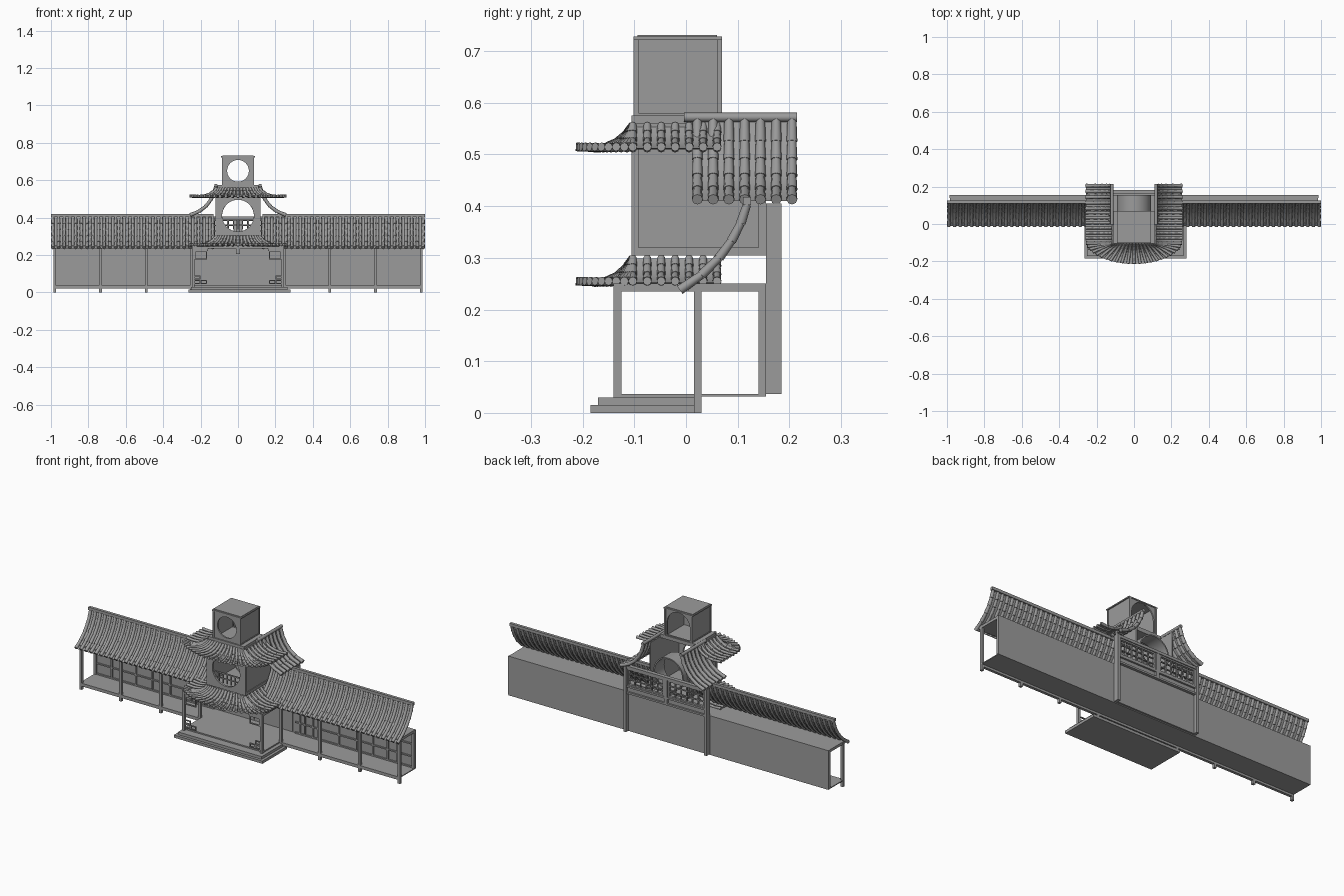
import bpy, bmesh, math
from mathutils import Vector

old = bpy.data.objects.get("Cube")
if old:
    bpy.data.objects.remove(old, do_unlink=True)

grey = bpy.data.materials.new("stone_grey")
grey.use_nodes = True
tone = (0.33, 0.33, 0.33, 1)
grey.diffuse_color = tone
grey.node_tree.nodes["Principled BSDF"].inputs["Base Color"].default_value = tone


def finish(name, bm, smooth=False):
    bmesh.ops.recalc_face_normals(bm, faces=bm.faces)
    mesh = bpy.data.meshes.new(name)
    bm.to_mesh(mesh)
    bm.free()
    mesh.materials.append(grey)
    ob = bpy.data.objects.new(name, mesh)
    bpy.context.collection.objects.link(ob)
    if smooth:
        bpy.ops.object.select_all(action='DESELECT')
        ob.select_set(True)
        bpy.context.view_layer.objects.active = ob
        bpy.ops.object.shade_smooth_by_angle(angle=math.radians(50))
    return ob


def add_box(bm, x0, x1, y0, y1, z0, z1):
    v = [bm.verts.new((x, y, z)) for x in (x0, x1) for y in (y0, y1) for z in (z0, z1)]
    for f in ((0, 1, 3, 2), (4, 6, 7, 5), (0, 4, 5, 1), (2, 3, 7, 6), (0, 2, 6, 4), (1, 5, 7, 3)):
        bm.faces.new([v[i] for i in f])


def boxes(name, items, mirror=False):
    bm = bmesh.new()
    for b in items:
        add_box(bm, *b)
        if mirror:
            add_box(bm, -b[1], -b[0], *b[2:])
    return finish(name, bm)


def frame(x0, x1, y0, y1, z0, z1, w):
    """Four bars around a rectangle in the xz plane."""
    return [(x0, x0 + w, y0, y1, z0, z1), (x1 - w, x1, y0, y1, z0, z1),
            (x0 + w, x1 - w, y0, y1, z0, z0 + w), (x0 + w, x1 - w, y0, y1, z1 - w, z1)]


def add_rod(bm, a, b, r0, r1, sides=8):
    t = (b - a).normalized()
    s = t.cross(Vector((0, 0, 1))).normalized()
    n = s.cross(t)
    rings = []
    for p, r in ((a, r0), (b, r1)):
        rings.append([bm.verts.new(p + r * (math.cos(q) * s + math.sin(q) * n))
                      for q in (math.tau * k / sides for k in range(sides))])
    for k in range(sides):
        j = (k + 1) % sides
        bm.faces.new((rings[0][k], rings[0][j], rings[1][j], rings[1][k]))
    for ring in rings:
        bm.faces.new(ring)


def tiled_roof(name, paths, r):
    """Overlapping round tiles along each path, with a sheet between the paths."""
    bm = bmesh.new()
    rows = [[bm.verts.new(p - Vector((0, 0, r * 0.3))) for p in path] for path in paths]
    for a, b in zip(rows, rows[1:]):
        for i in range(len(a) - 1):
            bm.faces.new((a[i], a[i + 1], b[i + 1], b[i]))
    for path in paths:
        for a, b in zip(path, path[1:]):
            add_rod(bm, a, b, r * 0.88, r * 1.05)
    finish(name, bm, True)


def holed_plate(name, hw, y, t, zc, hh, r, arch=False, n=48):
    """Upright plate with a round or arched opening."""
    bm = bmesh.new()
    loops = []
    for yy in (y, y + t):
        inner, outer = [], []
        for k in range(n):
            c, s = math.cos(math.tau * k / n), math.sin(math.tau * k / n)
            m = max(abs(c), abs(s))
            q = r / m if arch and s < 0 else r
            inner.append(bm.verts.new((q * c, yy, zc + q * s)))
            outer.append(bm.verts.new((hw * c / m, yy, zc + hh * s / m)))
        loops += [inner, outer]
    for a, b in ((0, 1), (2, 3), (0, 2), (1, 3)):
        for k in range(n):
            j = (k + 1) % n
            bm.faces.new((loops[a][k], loops[a][j], loops[b][j], loops[b][k]))
    finish(name, bm)


# Stepped entrance platform and wing floor
boxes("entrance_steps", [(-0.265, 0.28, -0.185, 0.03, 0, 0.015),
                         (-0.25, 0.265, -0.17, 0.02, 0.015, 0.03),
                         (-0.245, 0.245, -0.125, 0.02, 0.03, 0.037)])
boxes("wing_floor", [(-0.985, 0.985, 0.015, 0.155, 0.032, 0.037),
                     (-0.985, 0.985, 0.015, 0.03, 0.02, 0.037)])

# Wings: back wall, ceiling, posts and panelling
boxes("back_wall", [(-0.985, 0.985, 0.15, 0.155, 0.035, 0.25)])
boxes("wing_ceiling", [(-0.985, 0.985, 0.005, 0.155, 0.235, 0.25)])
boxes("wing_posts", [(x - 0.007, x + 0.007, 0.015, 0.03, 0, 0.25)
                     for x in (0.25, 0.49, 0.735, 0.98)] + [(0.972, 0.987, 0.14, 0.155, 0.035, 0.25)], True)
panels = [(0.25, 0.98, 0.143, 0.15, z, z + 0.007) for z in (0.037, 0.095, 0.165, 0.228)]
panels += [(x - 0.004, x + 0.004, 0.143, 0.15, 0.037, 0.235)
           for x in (0.28, 0.31, 0.36, 0.39, 0.52, 0.63, 0.73, 0.82, 0.88)]
boxes("wing_wall_panelling", panels, True)

# Wing roofs, front slope only, with ridge
profile = [(0.118, 0.403), (0.106, 0.367), (0.088, 0.333), (0.064, 0.3), (0.03, 0.267), (-0.012, 0.238)]
for side, label in ((1, "left"), (-1, "right")):
    xs = [0.135 + i * (0.855 / 28) for i in range(29)]
    tiled_roof(label + "_wing_roof", [[Vector((side * x, y, z)) for y, z in profile] for x in xs], 0.009)
boxes("wing_ridge", [(0.13, 1.0, 0.11, 0.126, 0.402, 0.418)], True)

# Porch posts, beams and corner fretwork
boxes("porch_posts", [(0.232, 0.247, -0.14, -0.125, 0.03, 0.25)], True)
boxes("porch_ceiling", [(-0.247, 0.247, -0.14, 0.02, 0.235, 0.25)])
fret = frame(0.165, 0.232, -0.136, -0.129, 0.175, 0.222, 0.006)
for x0, z0 in ((0.165, 0.045), (0.2, 0.045), (0.2, 0.068)):
    fret += frame(x0, x0 + 0.034, -0.136, -0.129, z0, z0 + 0.022, 0.005)
fret += [(0.16, 0.232, -0.136, -0.129, 0.222, 0.235)]
boxes("porch_fretwork", fret, True)
boxes("porch_door_panels", [(0.002, 0.235, 0.145, 0.15, 0.045, 0.228)], True)
boxes("porch_hanging_block", [(-0.012, 0.012, -0.138, -0.128, 0.205, 0.235)])

# Skirt roofs wrapped round three sides of the tower
curve = [(0, 1), (0.1, 0.66), (0.25, 0.33), (0.45, 0.1), (0.7, 0.02), (1, 0.08)]


def skirt_roof(name, eave, rise):
    ends = []
    side_rows = [0.06 - 0.027 * i for i in range(6)]
    for y in side_rows:
        ends.append(((0.115, y), (0.26, y)))
    for i in range(23):
        a = math.radians(80 - i * 160 / 22)
        x = max(-1, min(1, 1.15 * math.sin(a))) * 0.115
        ends.append(((x, -0.103), (0.26 * math.sin(a), -0.08 - 0.133 * math.cos(a))))
    for y in reversed(side_rows):
        ends.append(((-0.115, y), (-0.26, y)))
    paths = [[Vector((a[0] + (b[0] - a[0]) * t, a[1] + (b[1] - a[1]) * t, eave + rise * h))
              for t, h in curve] for a, b in ends]
    tiled_roof(name, paths, 0.008)


skirt_roof("lower_skirt_roof", 0.251, 0.05)
skirt_roof("upper_skirt_roof", 0.511, 0.047)

# Rear half gables with round ridges
slope = [(0.118, 0.567), (0.13, 0.525), (0.148, 0.49), (0.174, 0.458), (0.21, 0.432), (0.257, 0.413)]
bm = bmesh.new()
for side, label in ((1, "left"), (-1, "right")):
    rows = [0.022 + 0.0305 * i for i in range(7)]
    tiled_roof(label + "_rear_gable", [[Vector((side * x, y, z)) for x, z in slope] for y in rows], 0.01)
    add_rod(bm, Vector((side * 0.118, -0.004, 0.572)), Vector((side * 0.118, 0.215, 0.572)), 0.009, 0.009)
finish("gable_ridges", bm, True)

# Tower middle storey
holed_plate("moon_window_wall", 0.12, -0.105, 0.012, 0.41, 0.105, 0.085)
boxes("tower_side_walls", [(0.109, 0.117, -0.1, 0.155, 0.305, 0.56),
                           (0.117, 0.121, -0.105, 0.155, 0.305, 0.32),
                           (0.117, 0.121, -0.105, -0.092, 0.32, 0.515),
                           (0.117, 0.121, 0.14, 0.155, 0.32, 0.41)], True)
boxes("tower_floor", [(-0.115, 0.115, -0.1, 0.155, 0.305, 0.312)])
boxes("tower_head", [(-0.11, 0.11, -0.105, 0.07, 0.555, 0.575),
                     (-0.115, 0.115, -0.105, -0.093, 0.51, 0.56)])
rails = [(-0.083, 0.083, -0.098, -0.093, 0.385, 0.392), (-0.07, 0.07, -0.098, -0.093, 0.358, 0.363)]
rails += [(x - 0.003, x + 0.003, -0.098, -0.093, 0.335, 0.39) for x in (-0.05, -0.025, 0, 0.025, 0.05)]
boxes("window_railing", rails)

# Round passage behind the moon window
bm = bmesh.new()
rings = [[bm.verts.new((r * math.cos(k * math.tau / 32), y, 0.41 + r * math.sin(k * math.tau / 32)))
          for k in range(32)] for y, r in ((0.07, 0.092), (0.155, 0.092), (0.155, 0.085), (0.07, 0.085))]
for i in range(4):
    a, b = rings[i], rings[(i + 1) % 4]
    for k in range(32):
        j = (k + 1) % 32
        bm.faces.new((a[k], a[j], b[j], b[k]))
finish("round_passage", bm, True)

# Tower top storey
holed_plate("lantern_front", 0.083, -0.098, 0.008, 0.65, 0.075, 0.058)
holed_plate("lantern_back", 0.083, 0.058, 0.008, 0.65, 0.075, 0.07, True)
boxes("lantern_sides", [(0.075, 0.083, -0.092, 0.062, 0.575, 0.725)], True)
boxes("lantern_corner_trim", [(0.076, 0.086, y, y + 0.01, 0.572, 0.725) for y in (-0.102, 0.06)]
      + [(0.076, 0.086, -0.1, 0.068, 0.572, 0.58)], True)
boxes("lantern_cap", [(-0.09, 0.09, -0.102, 0.07, 0.722, 0.728), (-0.084, 0.084, -0.094, 0.06, 0.728, 0.731)])

# Rear screen with lattice windows
boxes("rear_columns", [(0.24, 0.256, 0.155, 0.185, 0.037, 0.405)], True)
boxes("rear_lower_wall", [(-0.24, 0.24, 0.155, 0.165, 0.037, 0.255)])
screen = [(-0.24, 0.24, 0.16, 0.182, 0.39, 0.405), (-0.24, 0.24, 0.16, 0.18, 0.285, 0.295),
          (-0.24, 0.24, 0.16, 0.18, 0.25, 0.26), (-0.24, 0.24, 0.164, 0.17, 0.258, 0.288),
          (-0.01, 0.01, 0.16, 0.18, 0.255, 0.395)]
for c in (-0.125, 0.125):
    screen += frame(c - 0.112, c + 0.112, 0.163, 0.177, 0.295, 0.39, 0.008)
    screen += [(c + d - 0.003, c + d + 0.003, 0.166, 0.174, 0.3, 0.385) for d in (-0.07, -0.035, 0, 0.035, 0.07)]
    screen += [(c - 0.105, c + 0.105, 0.166, 0.174, z, z + 0.005) for z in (0.325, 0.355)]
boxes("rear_lattice_screen", screen)
